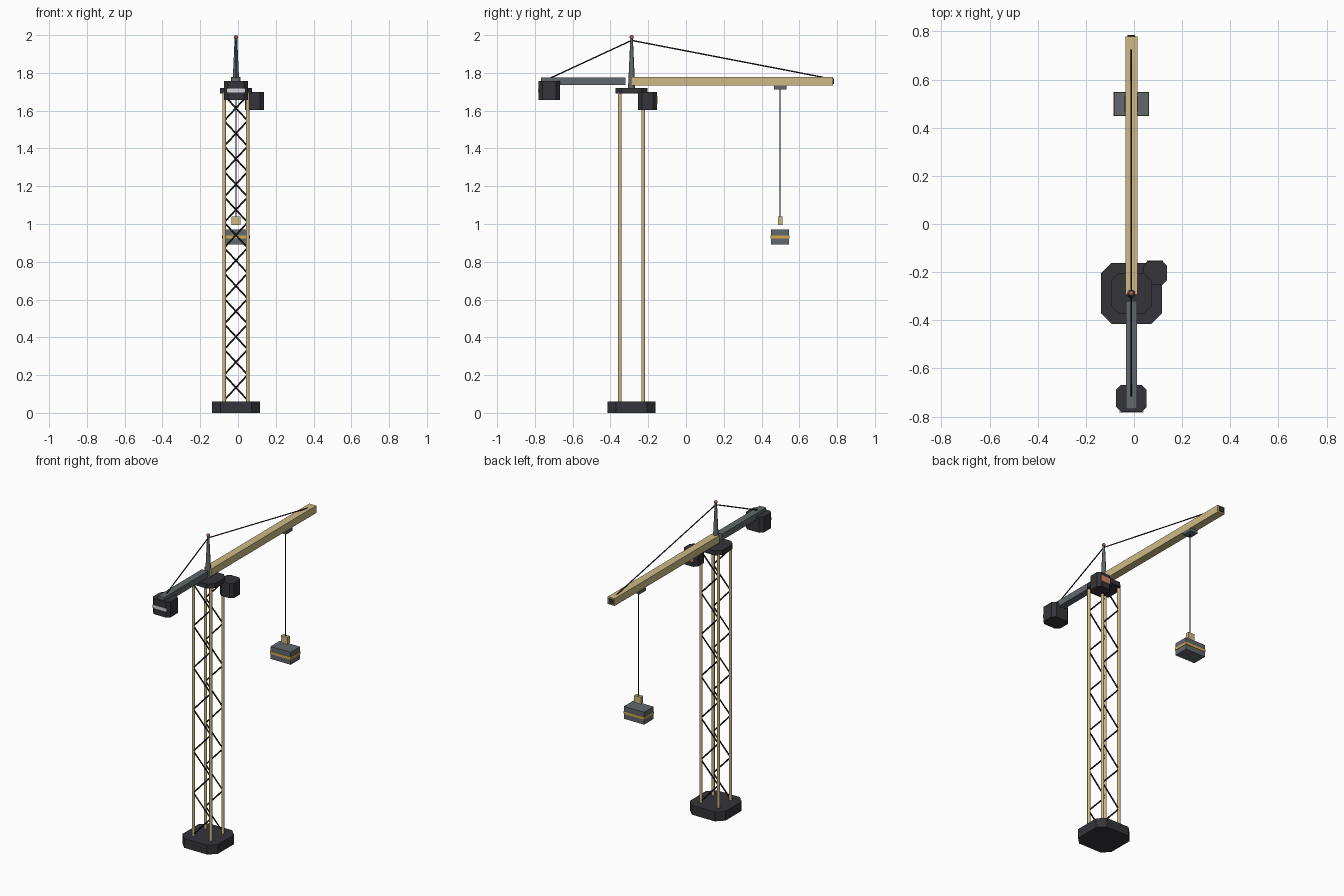
import bpy, bmesh
from math import radians
from mathutils import Vector

cube = bpy.data.objects.get("Cube")
if cube:
    bpy.data.objects.remove(cube, do_unlink=True)


def material(name, r, g, b):
    m = bpy.data.materials.new(name)
    m.use_nodes = True
    m.diffuse_color = (r, g, b, 1)
    m.node_tree.nodes["Principled BSDF"].inputs["Base Color"].default_value = (r, g, b, 1)
    return m


CHARCOAL = material("charcoal", 0.035, 0.035, 0.042)
GREY = material("steel grey", 0.12, 0.14, 0.15)
TAN = material("tan", 0.62, 0.49, 0.24)
BLACK = material("cable black", 0.015, 0.015, 0.018)
GOLD = material("strap gold", 0.65, 0.40, 0.09)
PALE = material("pale grey", 0.65, 0.65, 0.68)
SALMON = material("salmon glass", 0.62, 0.22, 0.13)
RED = material("beacon red", 0.45, 0.10, 0.08)

CX, CY = -0.011, -0.288     # tower axis
LOAD_Y = 0.498              # hoist line


def finish(name, bm, mat, smooth=False):
    bmesh.ops.recalc_face_normals(bm, faces=bm.faces)
    mesh = bpy.data.meshes.new(name)
    bm.to_mesh(mesh)
    bm.free()
    mesh.materials.append(mat)
    ob = bpy.data.objects.new(name, mesh)
    bpy.context.collection.objects.link(ob)
    if smooth:
        bpy.ops.object.select_all(action='DESELECT')
        ob.select_set(True)
        bpy.context.view_layer.objects.active = ob
        bpy.ops.object.shade_smooth_by_angle(angle=radians(50))
    return ob


def box(name, mat, center, size, chamfer=0):
    """Box; chamfer cuts its four upright edges."""
    bm = bmesh.new()
    bmesh.ops.create_cube(bm, size=1)
    for v in bm.verts:
        v.co = Vector(center) + v.co * Vector(size)
    if chamfer:
        upright = [e for e in bm.edges
                   if abs(e.verts[0].co.z - e.verts[1].co.z) > size[2] / 2]
        bmesh.ops.bevel(bm, geom=upright, offset=chamfer, segments=1, affect='EDGES')
    return finish(name, bm, mat)


def rod(name, mat, start, end, r1, r2=None, sides=8):
    """Straight bar between two points, optionally tapered."""
    a, b = Vector(start), Vector(end)
    bm = bmesh.new()
    bmesh.ops.create_cone(bm, cap_ends=True, segments=sides, radius1=r1,
                          radius2=r1 if r2 is None else r2, depth=(b - a).length)
    turn = (b - a).to_track_quat('Z', 'Y')
    for v in bm.verts:
        v.co = (a + b) / 2 + turn @ v.co
    return finish(name, bm, mat, smooth=True)


# Foundation and turntable
box("base", CHARCOAL, (CX, CY, 0.03), (0.254, 0.254, 0.06), 0.045)
box("turntable", CHARCOAL, (CX, CY, 1.705), (0.168, 0.168, 0.03), 0.032)

# Tower legs
HALF = 0.062
for side, sx in (("right", -1), ("left", 1)):
    for end, sy in (("front", -1), ("back", 1)):
        x, y = CX + sx * HALF, CY + sy * HALF
        rod(f"{end}_{side}_leg", TAN, (x, y, 0.055), (x, y, 1.695), 0.0095, sides=12)

# Zigzag braces, mirrored between the front and back faces
STEP = 0.1345
for end, sy in (("front", -1), ("back", 1)):
    for i in range(12):
        s = sy * (1 if i % 2 else -1)
        y, z = CY + sy * HALF, 0.067 + i * STEP
        rod(f"{end}_brace", BLACK, (CX - s * HALF, y, z),
            (CX + s * HALF, y, z + STEP), 0.0045, sides=6)

# Mast and beacon
rod("mast", GREY, (CX, CY, 1.715), (CX, CY, 1.98), 0.019, 0.007, sides=8)
bm = bmesh.new()
bmesh.ops.create_uvsphere(bm, u_segments=16, v_segments=10, radius=0.011)
bmesh.ops.translate(bm, verts=bm.verts, vec=(CX, CY, 1.989))
finish("beacon", bm, RED, smooth=True)

# Jib with end plate
box("jib", TAN, (CX, 0.243, 1.756), (0.05, 1.07, 0.047))
box("jib_end_plate", CHARCOAL, (CX, 0.78, 1.756), (0.032, 0.009, 0.03))

# Counter jib and counterweight with its front label plate
box("counter_jib", GREY, (CX, -0.544, 1.756), (0.045, 0.448, 0.04))
box("counterweight", CHARCOAL, (CX, -0.724, 1.707), (0.126, 0.112, 0.1), 0.02)
box("counterweight_plate", PALE, (CX, -0.780, 1.707), (0.1, 0.006, 0.02))

# Operator cabin with rear window
box("cabin", CHARCOAL, (0.087, -0.204, 1.652), (0.1, 0.1, 0.096), 0.02)
box("cabin_window", SALMON, (0.087, -0.154, 1.658), (0.068, 0.006, 0.04))

# Stay cables
PEAK = (CX, CY, 1.972)
rod("jib_stay", BLACK, PEAK, (CX, 0.725, 1.777), 0.0035)
rod("counter_stay", BLACK, PEAK, (CX, -0.715, 1.774), 0.0035)

# Trolley, hoist cable, hook block and load
box("trolley", GREY, (CX, LOAD_Y, 1.723), (0.056, 0.066, 0.02))
rod("hoist_cable", BLACK, (CX, LOAD_Y, 1.715), (CX, LOAD_Y, 1.035), 0.0028)
box("hook_block", TAN, (CX, LOAD_Y, 1.018), (0.047, 0.024, 0.046))
box("load", GREY, (CX, LOAD_Y, 0.931), (0.144, 0.096, 0.08))
box("load_strap", GOLD, (CX, LOAD_Y, 0.932), (0.148, 0.1, 0.016))
